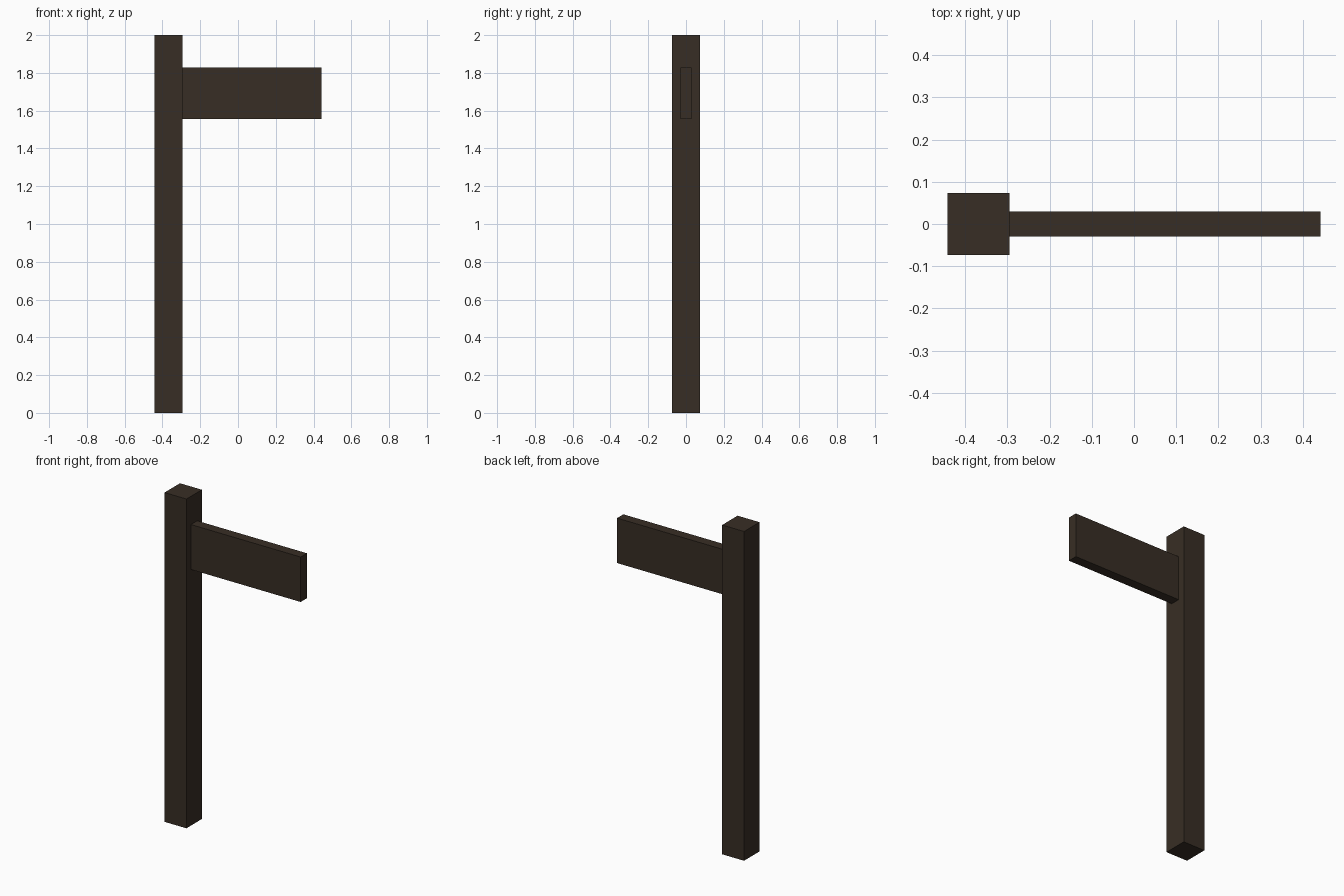
import bpy
import bmesh
from mathutils import Vector

if "Cube" in bpy.data.objects:
    bpy.data.objects.remove(bpy.data.objects["Cube"])

wood = bpy.data.materials.new("dark_wood")
wood.diffuse_color = (0.039, 0.027, 0.018, 1.0)
wood.use_nodes = True
wood.node_tree.nodes["Principled BSDF"].inputs["Base Color"].default_value = wood.diffuse_color


def box(name, lo, hi):
    """Axis-aligned box between two corners."""
    lo, hi = Vector(lo), Vector(hi)
    bm = bmesh.new()
    bmesh.ops.create_cube(bm, size=1.0)
    bmesh.ops.scale(bm, vec=hi - lo, verts=bm.verts)
    bmesh.ops.translate(bm, vec=(lo + hi) / 2, verts=bm.verts)
    mesh = bpy.data.meshes.new(name)
    bm.to_mesh(mesh)
    bm.free()
    mesh.materials.append(wood)
    obj = bpy.data.objects.new(name, mesh)
    bpy.context.collection.objects.link(obj)
    return obj


# Upright square post
box("post", (-0.442, -0.074, 0.0), (-0.295, 0.074, 2.0))

# Sign board, butted against the side of the post
box("sign_board", (-0.295, -0.03, 1.555), (0.442, 0.03, 1.828))
